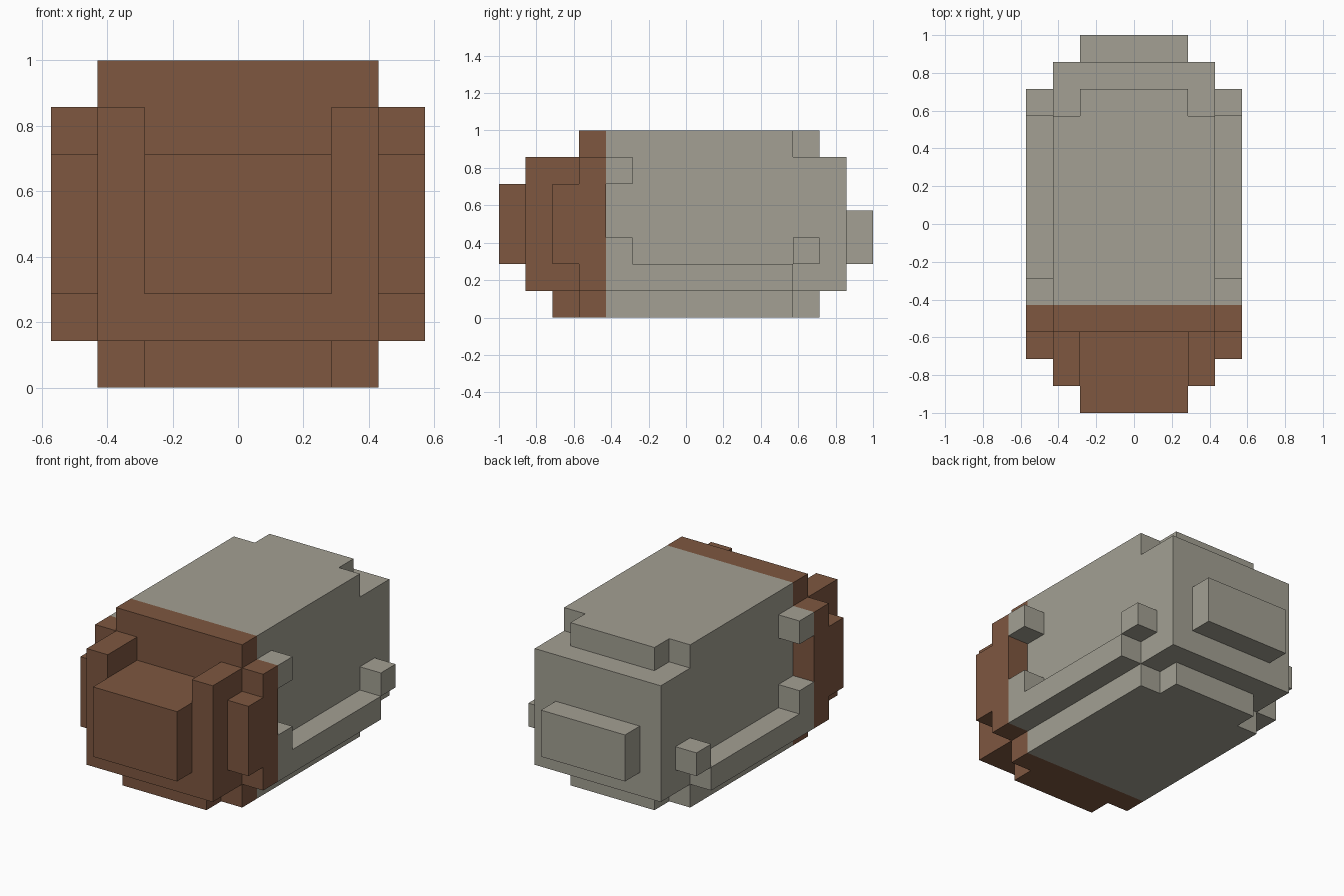
import bpy
import bmesh
from mathutils import Vector

if "Cube" in bpy.data.objects:
    bpy.data.objects.remove(bpy.data.objects["Cube"], do_unlink=True)

U = 1 / 7  # one block of the grid


def make_material(name, rgb):
    mat = bpy.data.materials.new(name)
    mat.use_nodes = True
    mat.diffuse_color = (*rgb, 1)
    mat.node_tree.nodes["Principled BSDF"].inputs["Base Color"].default_value = (*rgb, 1)
    return mat


brown = make_material("brown", (0.209, 0.095, 0.051))
grey = make_material("warm grey", (0.366, 0.352, 0.292))


def prism(name, mat, axis, start, end, outline):
    """Extrude an outline along an axis; the outline uses the other two axes in order."""
    def place(point, depth):
        co = list(point)
        co.insert("xyz".index(axis), depth)
        return Vector(co) * U

    bm = bmesh.new()
    face = bm.faces.new([bm.verts.new(place(p, start)) for p in outline])
    grown = bmesh.ops.extrude_face_region(bm, geom=[face])["geom"]
    shift = place((0, 0), end - start)
    bmesh.ops.translate(bm, vec=shift, verts=[g for g in grown if isinstance(g, bmesh.types.BMVert)])
    bmesh.ops.recalc_face_normals(bm, faces=bm.faces)
    mesh = bpy.data.meshes.new(name)
    bm.to_mesh(mesh)
    bm.free()
    mesh.materials.append(mat)
    obj = bpy.data.objects.new(name, mesh)
    bpy.context.collection.objects.link(obj)
    return obj


def box(name, mat, x, y, z):
    return prism(name, mat, "x", *x, [(y[0], z[0]), (y[1], z[0]), (y[1], z[1]), (y[0], z[1])])


def side_pair(name, mat, outline):
    """One-block-thick part on both flanks, outlined in y and z."""
    prism("left_" + name, mat, "x", 3, 4, outline)
    prism("right_" + name, mat, "x", -4, -3, outline)


def square(y, z):
    return [(y, z), (y + 1, z), (y + 1, z + 1), (y, z + 1)]


# Front: snout, notched muzzle, collar and chin
box("snout", brown, (-2, 2), (-7, -6), (2, 5))
prism("muzzle", brown, "y", -6, -4,
      [(-3, 1), (3, 1), (3, 6), (2, 6), (2, 5), (-2, 5), (-2, 6), (-3, 6)])
box("front_collar", brown, (-3, 3), (-4, -3), (0, 7))
box("chin", brown, (-2, 2), (-5, -4), (0, 1))
side_pair("cheek", brown,
          [(-4, 1), (-3, 1), (-3, 6), (-4, 6), (-4, 5), (-5, 5), (-5, 2), (-4, 2)])

# Rear: body with stepped roof and floor, tail block
box("main_body", grey, (-3, 3), (-3, 6), (1, 6))
slab = [(-3, -3), (3, -3), (3, 4), (2, 4), (2, 5), (-2, 5), (-2, 4), (-3, 4)]
prism("roof", grey, "z", 6, 7, slab)
prism("floor", grey, "z", 0, 1, slab)
box("tail_block", grey, (-2, 2), (6, 7), (2, 4))

# Flanks: lower rail with raised front end, upper stud, rear stud
side_pair("rail", grey, [(-3, 1), (4, 1), (4, 2), (-2, 2), (-2, 3), (-3, 3)])
side_pair("upper_stud", grey, square(-3, 5))
side_pair("rear_stud", grey, square(4, 2))
